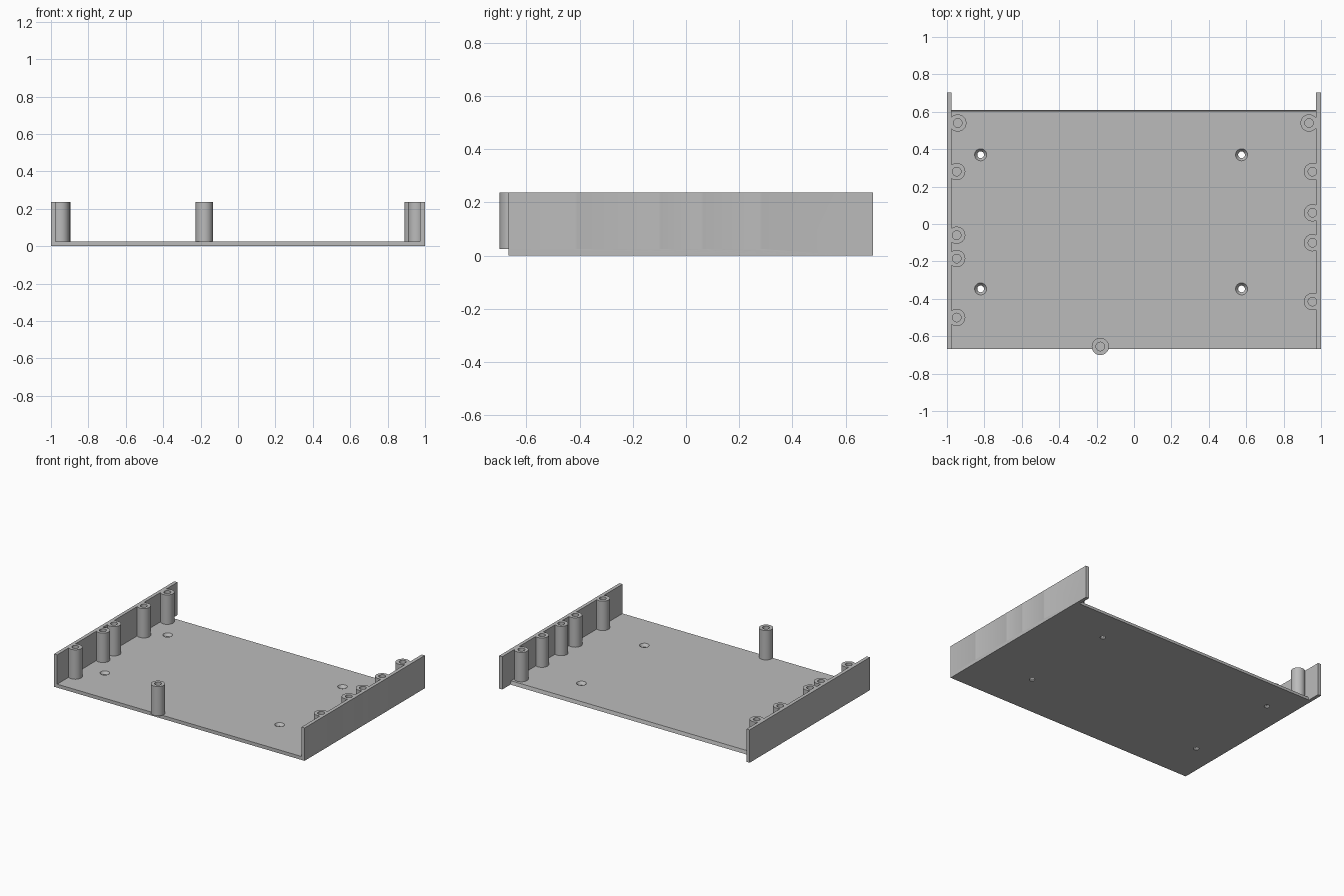
import bpy, bmesh
from mathutils import Matrix

cube = bpy.data.objects.get("Cube")
if cube:
    bpy.data.objects.remove(cube, do_unlink=True)

HEIGHT, FLOOR, WALL = 0.237, 0.025, 0.025
FRONT, FLOOR_BACK, WALL_BACK = -0.668, 0.61, 0.703
POST_R, BORE_R = 0.046, 0.023

grey = bpy.data.materials.new("plain_grey")
grey.use_nodes = True
colour = (0.5, 0.5, 0.5, 1)
grey.diffuse_color = colour
grey.node_tree.nodes["Principled BSDF"].inputs["Base Color"].default_value = colour


def make(name, bm):
    mesh = bpy.data.meshes.new(name)
    bm.to_mesh(mesh)
    bm.free()
    mesh.materials.append(grey)
    obj = bpy.data.objects.new(name, mesh)
    bpy.context.collection.objects.link(obj)
    return obj


def box(name, x0, x1, y0, y1, z0, z1):
    bm = bmesh.new()
    bmesh.ops.create_cube(bm, size=1)
    for v in bm.verts:
        v.co.x = x1 if v.co.x > 0 else x0
        v.co.y = y1 if v.co.y > 0 else y0
        v.co.z = z1 if v.co.z > 0 else z0
    return make(name, bm)


def rod(name, x, y, z0, z1, r0, r1):
    bm = bmesh.new()
    bmesh.ops.create_cone(bm, cap_ends=True, segments=40, radius1=r0, radius2=r1,
                          depth=z1 - z0,
                          matrix=Matrix.Translation((x, y, (z0 + z1) / 2)))
    return make(name, bm)


def combine(target, tool, operation):
    bpy.context.view_layer.objects.active = target
    mod = target.modifiers.new(operation.title(), "BOOLEAN")
    mod.operation, mod.solver, mod.object = operation, "EXACT", tool
    bpy.ops.object.modifier_apply(modifier=mod.name)
    bpy.data.objects.remove(tool, do_unlink=True)


# Floor plate, its back edge leaning slightly forward towards the top
tray = box("tray", -1, 0.999, FRONT, FLOOR_BACK, 0, FLOOR)
for v in tray.data.vertices:
    if v.co.y > 0 and v.co.z > 0:
        v.co.y -= 0.007

# Side walls, running on past the back of the floor
for x0, x1 in ((-1, -1 + WALL), (0.999 - WALL, 0.999)):
    combine(tray, box("side_wall", x0, x1, FRONT, WALL_BACK, 0, HEIGHT), "UNION")

# Screw posts along both walls and one on the front edge
posts = [(-0.942, 0.54), (0.936, 0.54), (-0.18, -0.655)]
posts += [(-0.948, y) for y in (0.28, -0.06, -0.185, -0.5)]
posts += [(0.954, y) for y in (0.28, 0.06, -0.1, -0.415)]
for x, y in posts:
    combine(tray, rod("screw_post", x, y, FLOOR, HEIGHT, POST_R, POST_R), "UNION")
for x, y in posts:
    combine(tray, rod("bore", x, y, FLOOR + 0.005, HEIGHT + 0.02, BORE_R, BORE_R), "DIFFERENCE")

# Countersunk mounting holes through the floor
for x in (-0.82, 0.575):
    for y in (-0.347, 0.37):
        combine(tray, rod("drill", x, y, -0.02, FLOOR, 0.018, 0.018), "DIFFERENCE")
        combine(tray, rod("countersink", x, y, 0.004, FLOOR + 0.004, 0.017, 0.035), "DIFFERENCE")

bpy.ops.object.select_all(action="DESELECT")
tray.select_set(True)
bpy.context.view_layer.objects.active = tray
bpy.ops.object.shade_smooth_by_angle(angle=0.6)
